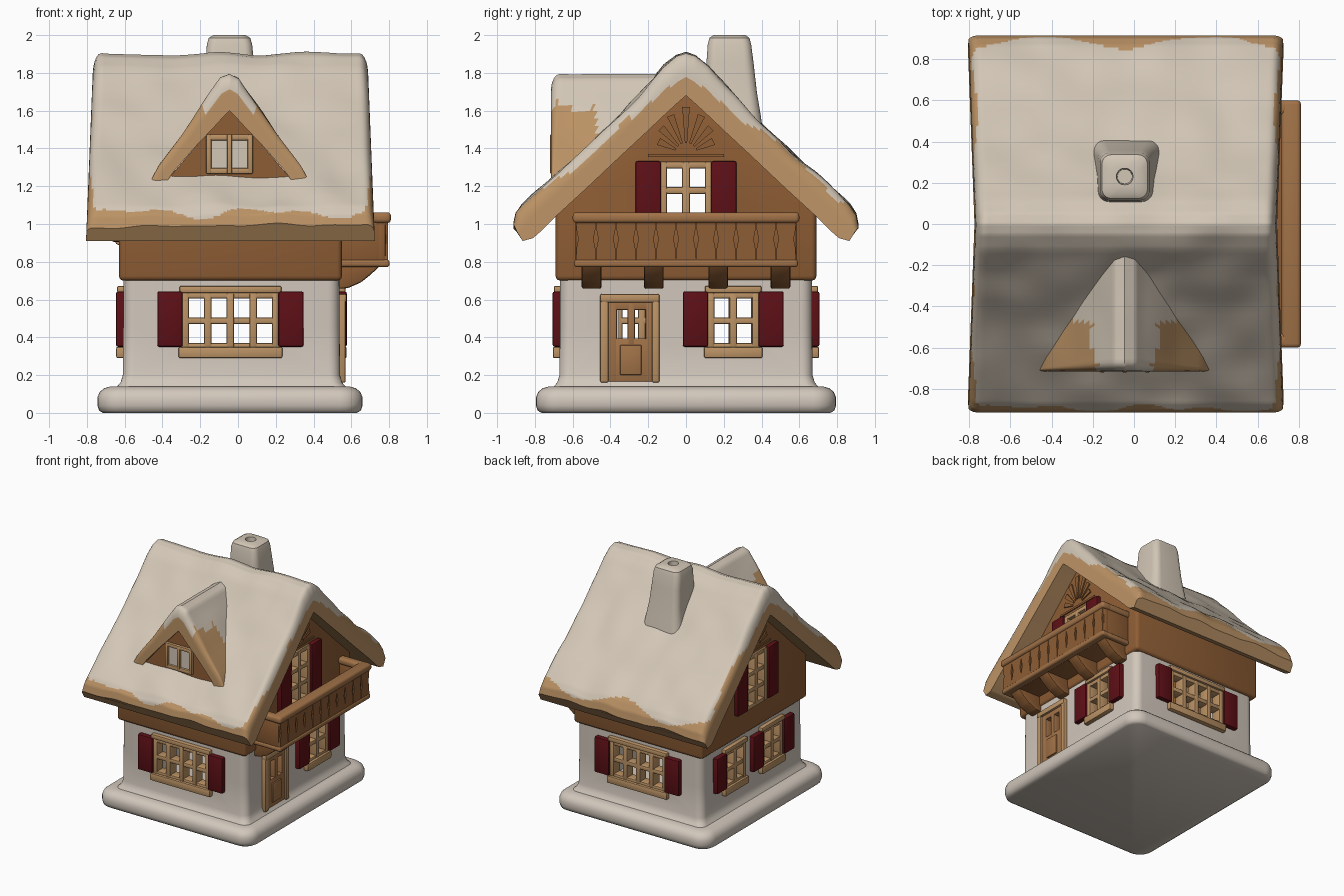
import bpy, bmesh, math
from mathutils import Vector, Matrix, noise

if "Cube" in bpy.data.objects:
    bpy.data.objects.remove(bpy.data.objects["Cube"])

def material(name, rgb):
    m = bpy.data.materials.new(name)
    m.diffuse_color = (*rgb, 1)
    m.use_nodes = True
    m.node_tree.nodes["Principled BSDF"].inputs["Base Color"].default_value = m.diffuse_color
    return m

SNOW = material("snow", (0.65, 0.57, 0.47))
PLASTER = material("plaster", (0.64, 0.57, 0.50))
TAN = material("tan_wood", (0.50, 0.29, 0.13))
BROWN = material("brown_wood", (0.27, 0.11, 0.035))
RAIL = material("rail_wood", (0.36, 0.17, 0.065))
RED = material("red_paint", (0.11, 0.005, 0.008))

def finish(name, bm, *mats):
    bmesh.ops.recalc_face_normals(bm, faces=bm.faces[:])
    me = bpy.data.meshes.new(name)
    bm.to_mesh(me)
    bm.free()
    for m in mats:
        me.materials.append(m)
    ob = bpy.data.objects.new(name, me)
    bpy.context.collection.objects.link(ob)
    return ob

def bevel(bm, r, seg=2):
    if r:
        bmesh.ops.bevel(bm, geom=bm.edges[:], offset=r, segments=seg, profile=0.5, affect='EDGES')

def boxes(name, mat, items, r=0.0, seg=2):
    """One object from boxes (x0, x1, y0, y1, z0, z1)."""
    bm = bmesh.new()
    for x0, x1, y0, y1, z0, z1 in items:
        c = Vector((x0 + x1, y0 + y1, z0 + z1)) / 2
        bmesh.ops.create_cube(bm, size=1, matrix=Matrix.Translation(c) @ Matrix.Diagonal((x1 - x0, y1 - y0, z1 - z0, 1)))
    bevel(bm, r, seg)
    return finish(name, bm, *([mat] if mat else []))

def prisms(name, mat, profiles, place, d0, d1, r=0.0, seg=2):
    """One object from 2D outlines pushed from depth d0 to d1."""
    bm = bmesh.new()
    for prof in profiles:
        a, b = ([bm.verts.new(place(u, v, d)) for u, v in prof] for d in (d0, d1))
        n = len(prof)
        bm.faces.new(a)
        bm.faces.new(b[::-1])
        for i in range(n):
            bm.faces.new((a[i], b[i], b[(i + 1) % n], a[(i + 1) % n]))
    bmesh.ops.recalc_face_normals(bm, faces=bm.faces[:])
    bevel(bm, r, seg)
    return finish(name, bm, *([mat] if mat else []))

def loft(name, mat, rings):
    """Stack of rounded rectangles (z, x0, x1, y0, y1, radius)."""
    bm, prev = bmesh.new(), None
    for z, x0, x1, y0, y1, r in rings:
        cur = []
        for k, (cx, cy) in enumerate(((x1 - r, y1 - r), (x0 + r, y1 - r), (x0 + r, y0 + r), (x1 - r, y0 + r))):
            for s in range(7):
                a = (k + s / 6) * math.pi / 2
                cur.append(bm.verts.new((cx + r * math.cos(a), cy + r * math.sin(a), z)))
        if prev:
            for i in range(28):
                j = (i + 1) % 28
                bm.faces.new((prev[i], prev[j], cur[j], cur[i]))
        else:
            bm.faces.new(cur[::-1])
        prev = cur
    bm.faces.new(prev)
    return finish(name, bm, mat)

def gable_roof(name, pairs, place, paint, a0, a1, r, n, bump):
    """Thick two-sided roof; pairs hold (outer, inner) points from ridge to eave."""
    half = []
    for (o, i), (o2, i2) in zip(pairs, pairs[1:]):
        half += [(Vector(o).lerp(Vector(o2), k / 5), Vector(i).lerp(Vector(i2), k / 5)) for k in range(5)]
    half.append((Vector(pairs[-1][0]), Vector(pairs[-1][1])))
    flip = lambda v: Vector((-v.x, v.y))
    rows = [(flip(o), flip(i)) for o, i in half[:0:-1]] + half
    ts = [0, .12, .25, .35, .45, .52, .6, .7, .8, .9, .97]
    cut = lambda t: r * (1 - math.sqrt(1 - (max(0, t - .55) / .45) ** 2))
    ring = [(a0 + cut(t), t) for t in ts]
    ring += [(a0 + r + (a1 - a0 - 2 * r) * k / n, 1) for k in range(n + 1)]
    ring += [(a1 - cut(t), t) for t in ts[::-1]]
    bm, prev, m = bmesh.new(), None, len(ring)
    for o, i in rows:
        cur = []
        for a, t in ring:
            p = place(a, *i.lerp(o, t))
            p.z += bump * noise.noise(p * 4.5) * max(0, t - .6) / .4
            cur.append(bm.verts.new(p))
        if prev:
            for j in range(m):
                k = (j + 1) % m
                f = bm.faces.new((prev[j], prev[k], cur[k], cur[j]))
                f.material_index = int(paint(f.calc_center_median(), (ring[j][1] + ring[k][1]) / 2))
        else:
            bm.faces.new(cur)
        prev = cur
    bm.faces.new(prev[::-1])
    return finish(name, bm, TAN, SNOW)

# wall faces: axis the wall looks along, sign, distance
WALLS = {"front": ("y", -1, .67), "back": ("y", 1, .67), "right": ("x", 1, .54), "left": ("x", -1, .61),
         "upper_right": ("x", 1, .55), "upper_left": ("x", -1, .63)}

def on(face, u0, u1, d0, d1, z0, z1):
    """Box on a wall: u along the wall, d outward."""
    axis, s, w = WALLS[face]
    lo, hi = sorted((s * (w + d0), s * (w + d1)))
    return (u0, u1, lo, hi, z0, z1) if axis == "y" else (lo, hi, u0, u1, z0, z1)

holes = {"lower": [], "upper": []}

def window(face, cu, z0, cols, rows=2, sides=(-1, 1), sill=True):
    w, base, top = cols * .06, z0 - .0175, z0 - .0175 + rows * .135
    holes["upper" if "upper" in face else "lower"].append(on(face, cu - w, cu + w, -.15, .1, base, top))
    bars = [on(face, cu - w + k * .12 - .02, cu - w + k * .12 + .02, -.07, .018, base - .015, top + .015)
            for k in range(cols + 1)]
    bars += [on(face, cu - w - .02, cu + w + .02, -.07, .014, base + k * .135 - .018, base + k * .135 + .018)
             for k in range(rows + 1)]
    if sill:
        bars += [on(face, cu - w - .035, cu + w + .035, -.03, .035, z0 - .08, z0 - .02),
                 on(face, cu - w - .03, cu + w + .03, -.03, .03, top + .012, top + .05)]
    boxes(face + "_window_frame", TAN, bars, .009)
    for s in sides:
        c = cu + s * (w + .08)
        boxes(face + "_shutter", RED, [on(face, c - .067, c + .067, -.03, .036, z0 - .02, top + .02)], .01)

# windows and shutters
window("front", -.04, .37, 4)
window("back", -.04, .37, 4)
window("right", .25, .37, 2)
window("left", .245, .37, 2, sides=(1,))
window("left", -.235, .37, 2)
for f in ("upper_right", "upper_left"):
    window(f, 0, .925, 2, rows=3, sill=False)

# door
holes["lower"].append(on("right", -.40, -.18, -.15, .1, .38, .57))
D = lambda u0, u1, d, z0, z1: on("right", u0, u1, -.05, d, z0, z1)
boxes("door_frame", TAN, [D(-.455, -.41, .03, .16, .62), D(-.18, -.14, .03, .16, .62), D(-.455, -.14, .034, .585, .63)], .01)
boxes("door", RAIL, [D(-.42, -.365, .016, .165, .6), D(-.31, -.27, .016, .36, .6), D(-.215, -.17, .016, .165, .6),
                     D(-.42, -.17, .016, .545, .6), D(-.42, -.17, .015, .165, .395), D(-.35, -.235, .026, .2, .36)], .007)

# plinth
X0, X1, Y = -.745, .66, .795
def plinth_ring(z, i, r):
    return (z, X0 + i, X1 - i, -Y + i, Y - i, r)
loft("plinth", PLASTER, [plinth_ring(*a) for a in ((0, .03, .09), (.012, .01, .11), (.04, 0, .12), (.08, 0, .12),
                                                   (.11, .012, .11), (.13, .035, .10), (.14, .07, .08))])

# hollow plaster walls and timber upper storey
lower = loft("lower_walls", PLASTER, [(z, -.61 - f, .54 + f, -.67 - f, .67 + f, .06)
             for z, f in ((.1, .05), (.14, .03), (.16, .012), (.2, 0), (.45, -.002), (.75, -.004))])
across = lambda u, v, d: Vector((d, u, v))
upper = prisms("upper_walls", BROWN, [[(-.69, .70), (.69, .70), (.69, 1.08), (0, 1.74), (-.69, 1.08)]],
               across, -.63, .55, .025, 3)
cut_low = boxes("lower_cavity", None, [(-.53, .46, -.59, .59, .05, .9)])
cut_up = prisms("upper_cavity", None, [[(-.61, .6), (.61, .6), (.61, 1.04), (0, 1.63), (-.61, 1.04)]], across, -.55, .47)
cut_lw = boxes("lower_openings", None, holes["lower"])
cut_uw = boxes("upper_openings", None, holes["upper"])
for ob, cutters in ((lower, (cut_low, cut_lw)), (upper, (cut_up, cut_uw))):
    for c in cutters:
        c.hide_render = True
        mod = ob.modifiers.new("cut", 'BOOLEAN')
        mod.operation, mod.solver, mod.object = 'DIFFERENCE', 'EXACT', c
    bpy.context.view_layer.update()
    ev = ob.evaluated_get(bpy.context.evaluated_depsgraph_get())
    me = bpy.data.meshes.new_from_object(ev)
    ob.modifiers.clear()
    ob.data = me
for c in (cut_low, cut_up, cut_lw, cut_uw):
    bpy.data.objects.remove(c)

# carved fan and trim on both gables
rays = []
for k in range(-3, 4):
    a = k * .38
    d, p = Vector((math.sin(a), math.cos(a))), Vector((math.cos(a), -math.sin(a)))
    s, e = d * .06 + Vector((0, 1.37)), d * (.25 - .03 * abs(k)) + Vector((0, 1.37))
    rays.append([tuple(s - p * .006), tuple(s + p * .006), tuple(e + p * .02), tuple(e - p * .02)])
rays.append([(-.2, 1.355), (.2, 1.355), (.2, 1.37), (-.2, 1.37)])
prisms("right_gable_fan", BROWN, rays, across, .545, .559)
prisms("left_gable_fan", BROWN, rays, across, -.625, -.639)

# main roof
ROOF = [((0, 1.90), (0, 1.68)), ((.05, 1.885), (.04, 1.645)), ((.12, 1.83), (.1, 1.59)), ((.25, 1.68), (.2, 1.495)),
        ((.4, 1.525), (.34, 1.365)), ((.6, 1.34), (.52, 1.195)), ((.8, 1.16), (.70, 1.03)), ((.87, 1.095), (.77, .96)),
        ((.902, 1.05), (.81, .925)), ((.914, .99), (.865, .91))]

def roof_paint(p, t):
    x, y = p.x + .04, abs(p.y)
    if p.y < 0:
        edge = 1.06 + .02 * math.sin(9 * x) + .015 * math.sin(17 * x + 1)
    else:
        edge = 1.075 + .045 * math.cos(7.9 * x)
    if t < .42 + .3 * min(1, y / .4) or p.z < edge:
        return False
    return not (abs(x) > .735 + .015 * math.sin(9 * p.y) and y > .3)

gable_roof("main_roof", ROOF, lambda a, s, z: Vector((-.04 + a * (.725 + .04 * (1.9 - z)), s, z)),
           roof_paint, -1, 1, .06, 80, .022)

# dormer
DORMER = [((0, 1.79), (0, 1.60)), ((.05, 1.77), (.03, 1.57)), ((.12, 1.67), (.08, 1.515)), ((.25, 1.475), (.18, 1.41)),
          ((.38, 1.30), (.29, 1.285)), ((.415, 1.235), (.335, 1.22))]

def dormer_place(a, s, z):
    back = -max(.08, (1.8 - z) / .95)
    return Vector((-.045 + s, -.715 + a * (back + .715), z))

def dormer_paint(p, t):
    s = abs(p.x + .045)
    if t < .6:
        return False
    return s < .15 + .02 * math.sin(20 * p.y) or p.y > -.47 + .2 * (s - .25)

gable_roof("dormer_roof", DORMER, dormer_place, dormer_paint, 0, 1, .07, 30, .012)
prisms("dormer_wall", BROWN, [[(-.345, 1.215), (.345, 1.215), (0, 1.62)]],
       lambda u, v, d: Vector((-.045 + u, d, v)), -.695, -.6)
bars = [(x - .014, x + .014, -.72, -.68, 1.265, 1.475) for x in (-.155, -.045, .065)]
bars += [(-.169, .079, -.716, -.68, z - .016, z + .016) for z in (1.281, 1.459)]
boxes("dormer_window_frame", TAN, bars, .008)
boxes("dormer_panes", SNOW, [(-.15, .06, -.699, -.692, 1.28, 1.46)])

# chimney with flue
loft("chimney", SNOW, [(1.4, -.22, .15, .07, .42, .06), (1.58, -.195, .12, .09, .395, .06), (1.7, -.178, .098, .1, .375, .05),
     (1.85, -.17, .085, .108, .358, .05), (1.95, -.165, .075, .115, .345, .045), (1.985, -.155, .065, .124, .336, .045),
     (2.0, -.13, .04, .145, .315, .045), (2.0, -.085, -.005, .19, .27, .038), (1.9, -.08, -.01, .195, .265, .033)])

# balcony
boxes("balcony_floor", BROWN, [(.5, .78, -.58, .58, .78, .815)], .01)
boxes("balcony_panels", BROWN, [(.735, .783, -.585, .585, .79, 1.03)] +
      [(.5, .78, s * .565 - .02, s * .565 + .02, .79, 1.03) for s in (-1, 1)], .012)
boxes("balcony_rail", RAIL, [(.715, .81, -.6, .6, 1.005, 1.062)] +
      [(.5, .80, s * .565 - .035, s * .565 + .035, 1.006, 1.061) for s in (-1, 1)], .02, 3)
boxes("balcony_lower_trim", RAIL, [(.74, .802, -.592, .592, .772, .812)] +
      [(.5, .79, s * .57 - .022, s * .57 + .022, .773, .811) for s in (-1, 1)], .014, 3)
planks = [[(c - .052, .81), (c + .052, .81), (c + .05, .87), (c + .04, .92), (c + .05, .97), (c + .052, 1.01),
           (c - .052, 1.01), (c - .05, .97), (c - .04, .92), (c - .05, .87)] for c in [k * .106 for k in range(-5, 6)]]
prisms("balcony_planks", BROWN, planks, across, .775, .795)
for y in (-.5, -.17, .17, .5):
    prisms("balcony_bracket", BROWN, [[(.5, .655), (.58, .66), (.65, .69), (.70, .73), (.76, .785), (.5, .79)]],
           lambda u, v, d: Vector((u, d, v)), y - .052, y + .052, .012)

# smooth shading with sharp edges kept
for ob in bpy.context.scene.objects:
    ob.select_set(True)
    bpy.context.view_layer.objects.active = ob
bpy.ops.object.shade_smooth_by_angle(angle=math.radians(40))
